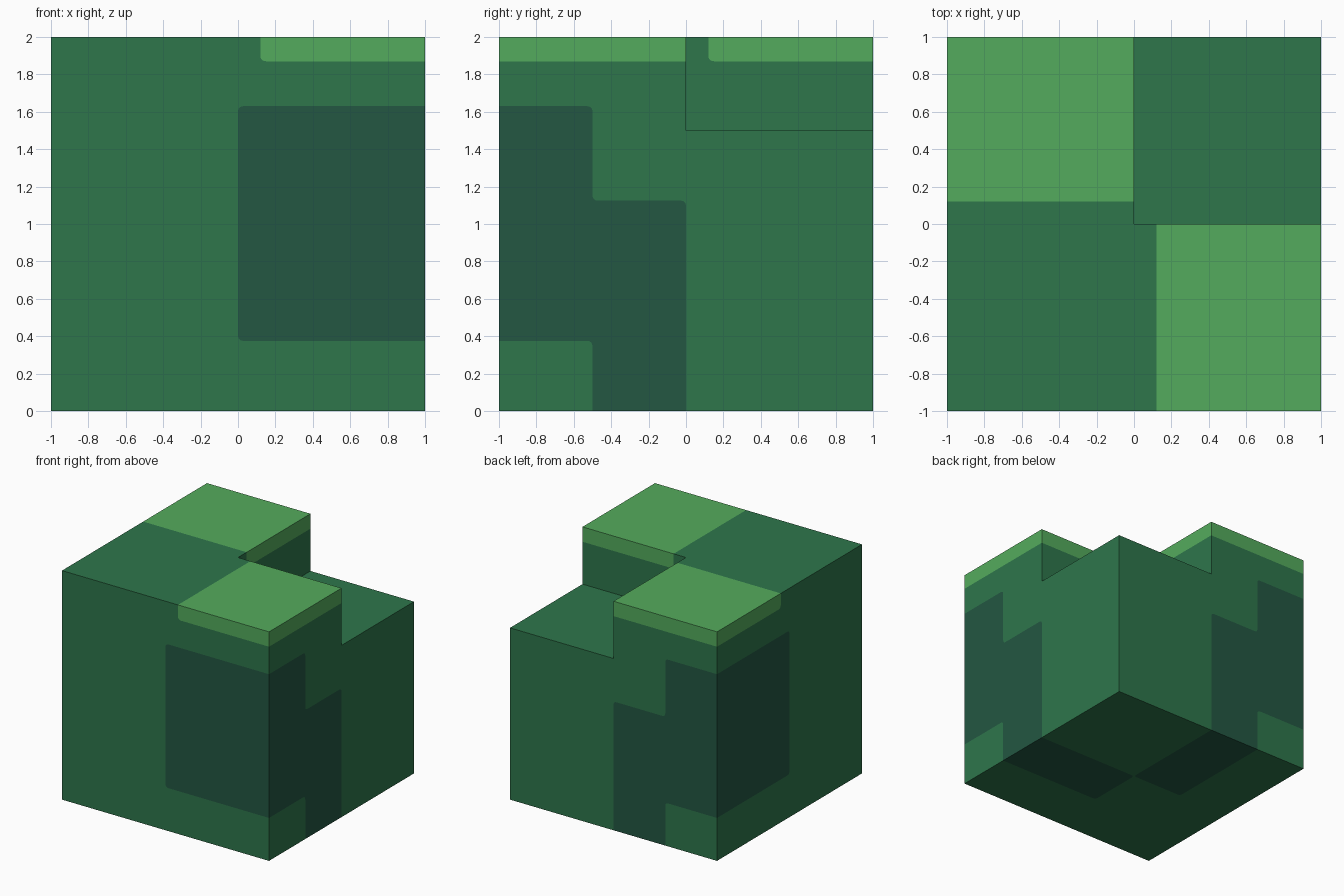
import bpy, bmesh
from mathutils import Vector

if "Cube" in bpy.data.objects:
    bpy.data.objects.remove(bpy.data.objects["Cube"])


def material(name, rgb):
    m = bpy.data.materials.new(name)
    m.diffuse_color = [((c / 255 + 0.055) / 1.055) ** 2.4 for c in rgb] + [1]
    m.use_nodes = True
    m.node_tree.nodes["Principled BSDF"].inputs["Base Color"].default_value = m.diffuse_color
    return m


GREEN, LIGHT, DARK = 0, 1, 2
R = 0.03           # radius of the painted corners
LOW, STEP, HIGH = 0.375, 1.125, 1.63   # panel heights
BAND, EDGE = 1.87, 0.12                # cap band height and cap inset


def outline(points, steps=4):
    """Polygon whose points marked with a third value get a rounded corner."""
    out, n = [], len(points)
    for i, p in enumerate(points):
        c = Vector(p[:2])
        if len(p) == 2:
            out.append(c)
            continue
        a = c + (Vector(points[i - 1][:2]) - c).normalized() * R
        b = c + (Vector(points[(i + 1) % n][:2]) - c).normalized() * R
        for k in range(steps + 1):
            t = k / steps
            out.append(a * (1 - t) ** 2 + c * 2 * t * (1 - t) + b * t * t)
    return out


bm = bmesh.new()


def paint(place, color, points):
    """Add one flat region and its twin across the x = y diagonal."""
    pts = [place(p.x, p.y) for p in outline(points)]
    for ring in (pts, [(y, x, z) for x, y, z in reversed(pts)]):
        f = bm.faces.new([bm.verts.new(v) for v in ring])
        f.material_index = color


front = lambda u, v: (u, -1, v)
side = lambda u, v: (1, u, v)
wall = lambda u, v: (u, 0, v)
level = lambda z: (lambda u, v: (u, v, z))

# Front face: square panel and cap band
paint(front, DARK, [(0, LOW, 1), (1, LOW), (1, HIGH), (0, HIGH, 1)])
paint(front, LIGHT, [(EDGE, BAND, 1), (1, BAND), (1, 2), (EDGE, 2)])
paint(front, GREEN, [(-1, 0), (1, 0), (1, LOW), (0, LOW, 1), (0, HIGH, 1), (1, HIGH),
                     (1, BAND), (EDGE, BAND, 1), (EDGE, 2), (-1, 2)])

# Side face: stepped panel, cap band and lowered corner
paint(side, DARK, [(-1, LOW), (-.5, LOW, 1), (-.5, 0), (0, 0), (0, STEP, 1),
                   (-.5, STEP, 1), (-.5, HIGH, 1), (-1, HIGH)])
paint(side, GREEN, [(-1, 0), (-.5, 0), (-.5, LOW, 1), (-1, LOW)])
paint(side, GREEN, [(0, 0), (1, 0), (1, 1.5), (0, 1.5), (0, BAND), (-1, BAND),
                    (-1, HIGH), (-.5, HIGH, 1), (-.5, STEP, 1), (0, STEP, 1)])
paint(side, LIGHT, [(-1, BAND), (0, BAND), (0, 2), (-1, 2)])

# Notch wall and floor
paint(wall, LIGHT, [(EDGE, BAND, 1), (1, BAND), (1, 2), (EDGE, 2)])
paint(wall, GREEN, [(0, 1.5), (1, 1.5), (1, BAND), (EDGE, BAND, 1), (EDGE, 2), (0, 2)])
paint(level(1.5), GREEN, [(0, 0), (1, 0), (1, 1)])

# Top
paint(level(2), LIGHT, [(EDGE, -1), (1, -1), (1, 0), (EDGE, 0)])
paint(level(2), GREEN, [(-1, -1), (EDGE, -1), (EDGE, 0), (0, 0)])

# Underside
paint(level(0), DARK, [(1, -.5), (1, 0), (0, 0, 1), (0, -.5, 1)])
paint(level(0), GREEN, [(-1, -1), (1, -1), (1, -.5), (0, -.5, 1), (0, 0, 1), (1, 0), (1, 1)])

# Join the regions into one closed block
bmesh.ops.remove_doubles(bm, verts=bm.verts, dist=1e-4)
bmesh.ops.recalc_face_normals(bm, faces=bm.faces)
mesh = bpy.data.meshes.new("notched_block")
bm.to_mesh(mesh)
bm.free()
for name, rgb in (("leaf green", (46, 118, 75)), ("light green", (84, 171, 93)),
                  ("deep green", (35, 87, 66))):
    mesh.materials.append(material(name, rgb))
bpy.context.collection.objects.link(bpy.data.objects.new("notched_block", mesh))
